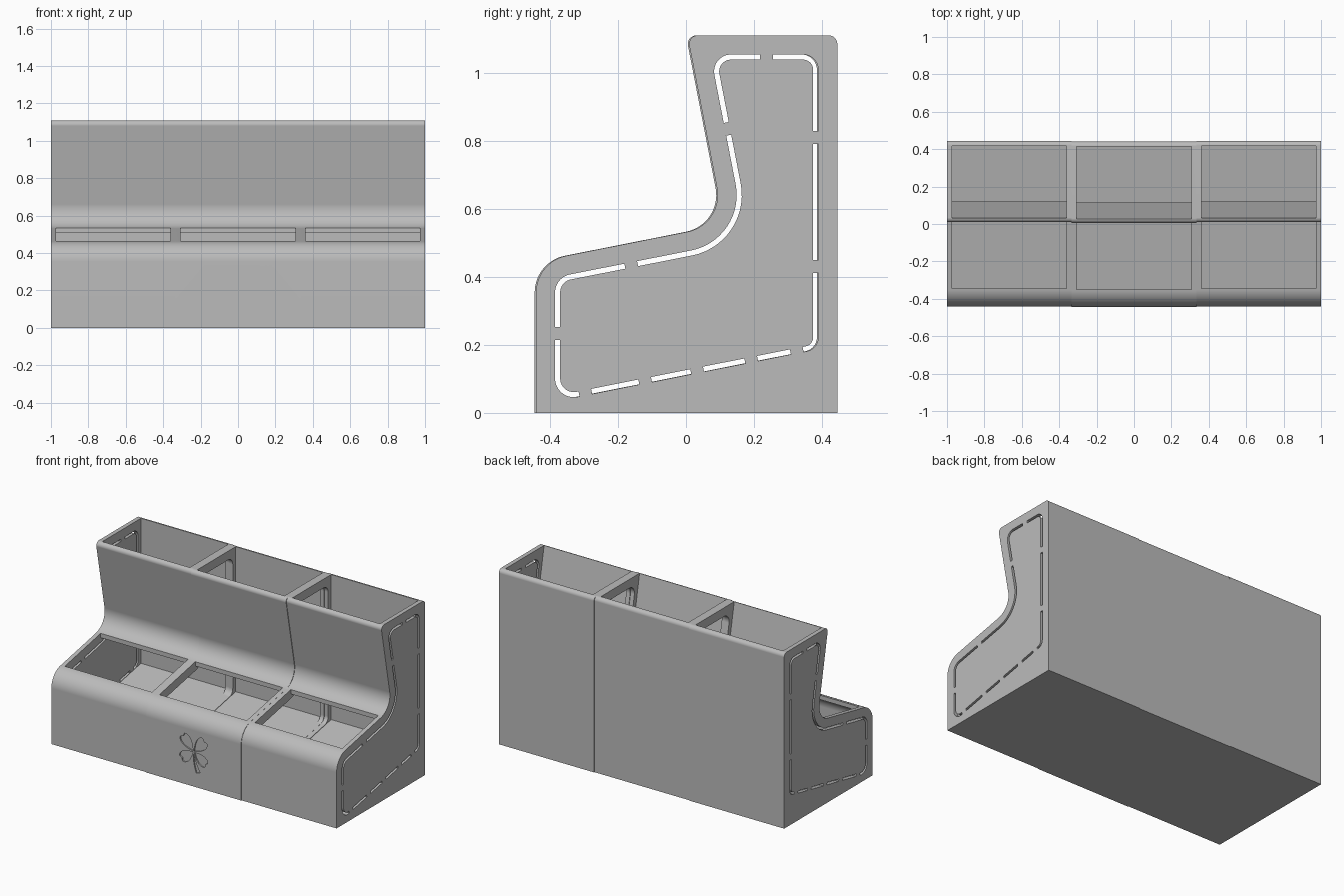
import bpy, bmesh, math
from mathutils import Vector

if "Cube" in bpy.data.objects:
    bpy.data.objects.remove(bpy.data.objects["Cube"])

WALL = 0.027          # wall thickness
SLOT_IN = 0.056       # slot distance from the outer skin
SLOT_W = 0.015        # slot width
THIRD = 2 / 3

grey = bpy.data.materials.new("plain grey")
grey.diffuse_color = (0.5, 0.5, 0.5, 1)
grey.use_nodes = True
grey.node_tree.nodes["Principled BSDF"].inputs["Base Color"].default_value = grey.diffuse_color


def inset(poly, dists):
    """Offset each edge of a counterclockwise polygon inwards."""
    n = len(poly)
    lines = []
    for i in range(n):
        p, q = Vector(poly[i]), Vector(poly[(i + 1) % n])
        u = (q - p).normalized()
        lines.append((p + Vector((-u.y, u.x)) * dists[i], u))
    out = []
    for i in range(n):
        (p, u), (q, v) = lines[i - 1], lines[i]
        w = q - p
        t = (w.x * v.y - w.y * v.x) / (u.x * v.y - u.y * v.x)
        out.append(p + u * t)
    return out


def fillet(poly, radii, steps=14):
    """Round the polygon corners."""
    out = []
    n = len(poly)
    for i in range(n):
        p, r = Vector(poly[i]), radii[i]
        if r <= 0:
            out.append(p)
            continue
        u = (Vector(poly[i - 1]) - p).normalized()
        v = (Vector(poly[(i + 1) % n]) - p).normalized()
        half = math.acos(max(-1, min(1, u.dot(v)))) / 2
        c = p + (u + v).normalized() * (r / math.sin(half))
        a = p + u * (r / math.tan(half)) - c
        b = p + v * (r / math.tan(half)) - c
        a0 = math.atan2(a.y, a.x)
        turn = math.atan2(a.x * b.y - a.y * b.x, a.dot(b))
        for k in range(steps + 1):
            t = a0 + turn * k / steps
            out.append(c + Vector((math.cos(t), math.sin(t))) * r)
    return out


def prism(name, loops, vec):
    """Extrude closed 3D loops along vec into one mesh object."""
    bm = bmesh.new()
    for loop in loops:
        f = bm.faces.new([bm.verts.new(p) for p in loop])
        e = bmesh.ops.extrude_face_region(bm, geom=[f])
        bmesh.ops.translate(bm, vec=vec, verts=[g for g in e["geom"] if isinstance(g, bmesh.types.BMVert)])
    bmesh.ops.recalc_face_normals(bm, faces=bm.faces)
    me = bpy.data.meshes.new(name)
    bm.to_mesh(me)
    bm.free()
    ob = bpy.data.objects.new(name, me)
    bpy.context.collection.objects.link(ob)
    return ob


def side_prism(name, loops, x0, x1):
    return prism(name, [[(x0, p[0], p[1]) for p in l] for l in loops], (x1 - x0, 0, 0))


def activate(ob):
    bpy.ops.object.select_all(action='DESELECT')
    ob.select_set(True)
    bpy.context.view_layer.objects.active = ob


def cut(ob, cutter):
    activate(ob)
    m = ob.modifiers.new("cut", 'BOOLEAN')
    m.operation, m.solver, m.object = 'DIFFERENCE', 'EXACT', cutter
    bpy.ops.object.modifier_apply(modifier=m.name)
    bpy.data.objects.remove(cutter)


# side profile: bottom front, bottom back, top back, top front, neck, seat front
H = 0.443
upper = [(H, 1.11), (0.002, 1.11), (0.11, 0.554), (-H, 0.4445)]
outer = fillet([(-H, 0), (H, 0)] + upper, [0, 0, 0.025, 0.025, 0.11, 0.11])
sloped = [(-H, -0.034), (H, 0.142)] + upper
cavity = fillet(inset(sloped, [0.053, WALL, -0.2, WALL, WALL, WALL]),
                [0, 0, 0, 0, 0.11 + WALL, 0.11 - WALL])
slot_out = fillet(inset(sloped, [SLOT_IN] * 6), [0.055, 0.042, 0.045, 0.05, 0.166, 0.054])
d = SLOT_IN + SLOT_W
slot_in = fillet(inset(sloped, [d] * 6), [0.04, 0.027, 0.03, 0.035, 0.181, 0.039])

# bridges between the slot dashes: (y, z, tilted)
bridges = [(0.235, 1.05, 0), (0.38, 0.81, 0), (0.38, 0.43, 0), (-0.38, 0.233, 0),
           (0.118, 0.835, 1), (-0.163, 0.435, 1)]
bridges += [(y, 0.118 + 0.1975 * y, 1) for y in (-0.298, -0.122, 0.031, 0.19, 0.324)]


def bridge_loop(y, z, tilt):
    a = 0.195 * tilt
    s = 0.019
    return [(y + s * (i * math.cos(a) - j * math.sin(a)), z + s * (i * math.sin(a) + j * math.cos(a)))
            for i, j in ((-1, -1), (1, -1), (1, 1), (-1, 1))]


def slot_cutter(x0, x1):
    ring = side_prism("slot_cutter", [slot_out], x0, x1)
    cut(ring, side_prism("panel", [slot_in], x0 - 0.02, x1 + 0.02))
    cut(ring, side_prism("bridges", [bridge_loop(*b) for b in bridges], x0 - 0.03, x1 + 0.03))
    return ring


def clover_cutter():
    """Four heart leaves and a curved stem."""
    loops = []
    for ang, size in ((48, 0.122), (132, 0.122), (-36, 0.112), (216, 0.112)):
        t = math.radians(ang)
        pts = []
        for k in range(1, 48):
            a = -0.62 + 1.24 * k / 48
            r = size * math.cos(math.pi / 2 * a / 0.62) ** 0.45 * (1 - 0.15 * math.exp(-(a / 0.13) ** 2))
            pts.append((r * math.cos(t + a), r * math.sin(t + a)))
        pts.append((0, 0))
        loops.append([(x + 0.005 * math.cos(t), -0.48, 0.22 + z + 0.005 * math.sin(t)) for x, z in pts])
    left, right = [], []
    for k in range(9):
        s = k / 8
        cx, cz, w = 0.032 * s ** 1.6, 0.205 - 0.115 * s, 0.002 + 0.012 * s
        left.append((cx - w, -0.48, cz))
        right.append((cx + w, -0.48, cz + 0.008 * s))
    loops.append(left + right[::-1])
    return prism("clover_cutter", loops, (0, 0.045, 0))


def module(name, i):
    x0, x1 = -1 + i * THIRD, -1 + (i + 1) * THIRD
    ob = side_prism(name, [outer], x0, x1)
    # hollow inside, open at the top
    cut(ob, side_prism("cavity", [cavity], x0 + WALL, x1 - WALL))
    # tray opening in the sloped step
    cut(ob, side_prism("opening", [[(-0.347, 0.3), (0.012, 0.3), (0.012, 0.6), (-0.347, 0.6)]],
                       x0 + WALL, x1 - WALL))
    # end walls get dashed slots, inner walls get a full window
    for a, b, end in ((x0 - 0.05, x0 + WALL + 0.02, i == 0), (x1 - WALL - 0.02, x1 + 0.05, i == 2)):
        cut(ob, slot_cutter(a, b) if end else side_prism("window", [slot_out], a, b))
    if i == 1:
        cut(ob, clover_cutter())
    ob.location.y = -0.002 if i == 1 else 0.002
    ob.data.materials.clear()
    ob.data.materials.append(grey)
    for p in ob.data.polygons:
        p.material_index = 0
    activate(ob)
    bpy.ops.object.shade_smooth_by_angle(angle=math.radians(25))
    m = ob.modifiers.new("normals", 'WEIGHTED_NORMAL')
    m.keep_sharp = True


for i, name in enumerate(("left_bin", "middle_bin", "right_bin")):
    module(name, i)
